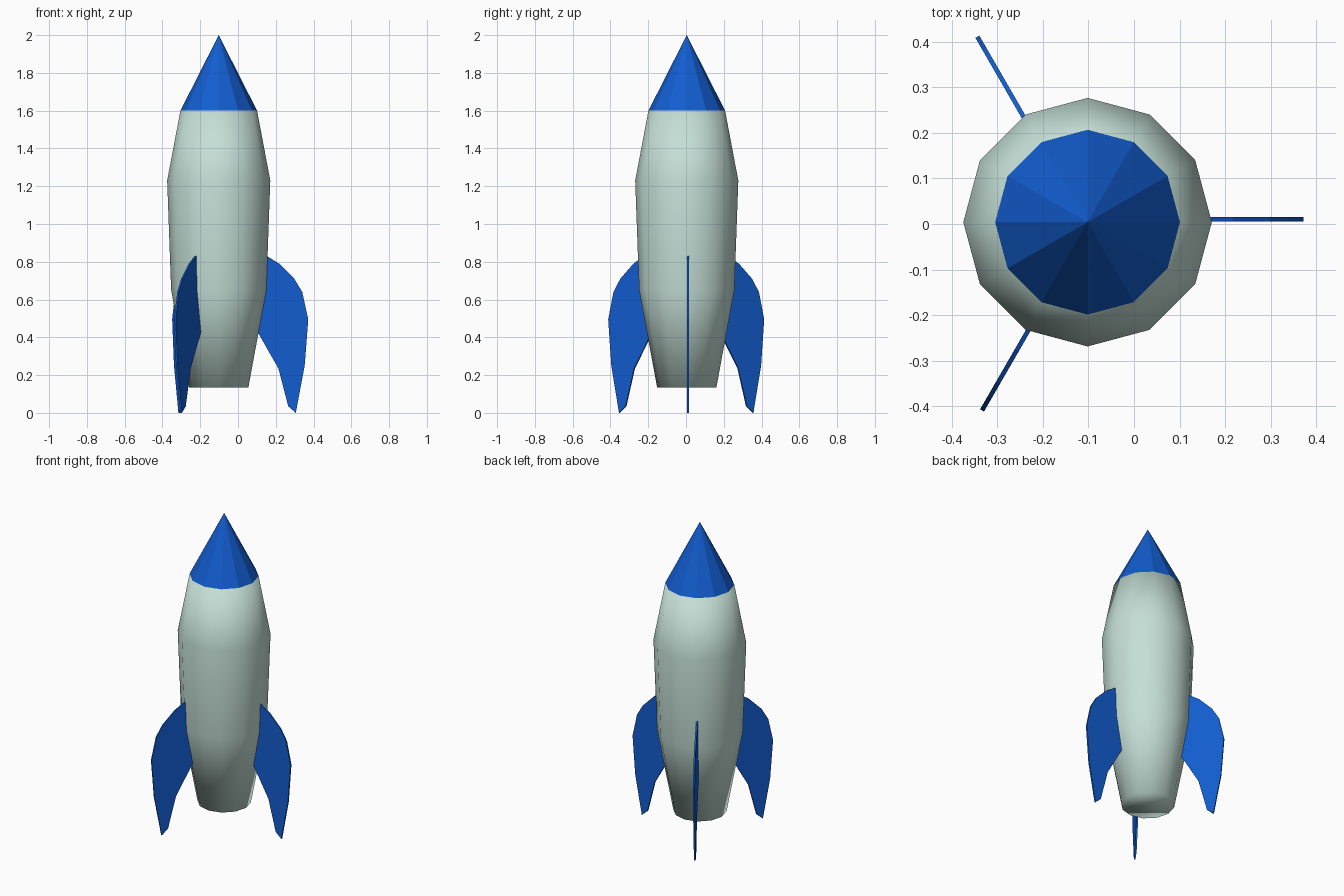
import bpy, bmesh, math
from mathutils import Matrix, Vector

cube = bpy.data.objects.get("Cube")
if cube:
    bpy.data.objects.remove(cube, do_unlink=True)

CENTRE = Vector((-0.102, 0.004, 0))
SIDES = 12


def material(name, rgb):
    m = bpy.data.materials.new(name)
    m.use_nodes = True
    m.diffuse_color = (*rgb, 1)
    m.node_tree.nodes["Principled BSDF"].inputs["Base Color"].default_value = (*rgb, 1)
    return m


def finish(bm, name, mat, smooth=False):
    bmesh.ops.recalc_face_normals(bm, faces=bm.faces)
    for f in bm.faces:
        f.smooth = smooth
    mesh = bpy.data.meshes.new(name)
    bm.to_mesh(mesh)
    bm.free()
    mesh.materials.append(mat)
    obj = bpy.data.objects.new(name, mesh)
    obj.location = CENTRE
    bpy.context.collection.objects.link(obj)
    return obj


pale = material("pale grey green", (0.56, 0.74, 0.68))
blue = material("bright blue", (0.006, 0.11, 0.63))

# Fuselage: stacked twelve-sided rings with a closed base
bm = bmesh.new()
rings = []
for radius, z in [(0.157, 0.135), (0.252, 0.65), (0.273, 1.23), (0.203, 1.6)]:
    place = Matrix.Translation((0, 0, z)) @ Matrix.Rotation(math.pi / 2, 4, "Z")
    rings.append(bmesh.ops.create_circle(bm, segments=SIDES, radius=radius, matrix=place)["verts"])
for low, high in zip(rings, rings[1:]):
    for i in range(SIDES):
        j = (i + 1) % SIDES
        bm.faces.new((low[i], low[j], high[j], high[i]))
bm.faces.new(rings[0])
bm.faces.new(rings[-1])
finish(bm, "fuselage", pale, smooth=True)

# Nose cone
bm = bmesh.new()
bmesh.ops.create_cone(bm, cap_ends=True, segments=SIDES, radius1=0.203, radius2=0, depth=0.4,
                      matrix=Matrix.Translation((0, 0, 1.8)))
bmesh.ops.remove_doubles(bm, verts=bm.verts, dist=0.0001)
finish(bm, "nose_cone", blue)

# Fins: one swept outline (radius, height), repeated around the fuselage
outline = [(0.24, 0.84), (0.32, 0.79), (0.40, 0.71), (0.442, 0.64), (0.474, 0.495),
           (0.455, 0.25), (0.408, 0.0), (0.368, 0.035), (0.316, 0.235), (0.205, 0.43), (0.235, 0.65)]
for k, name in enumerate(["left_fin", "back_right_fin", "front_right_fin"]):
    bm = bmesh.new()
    face = bm.faces.new([bm.verts.new((r, 0.001, z)) for r, z in outline])
    side = bmesh.ops.extrude_face_region(bm, geom=[face])["geom"]
    moved = [v for v in side if isinstance(v, bmesh.types.BMVert)]
    bmesh.ops.translate(bm, verts=moved, vec=(0, 0.01, 0))
    fin = finish(bm, name, blue)
    fin.rotation_euler.z = k * math.tau / 3
